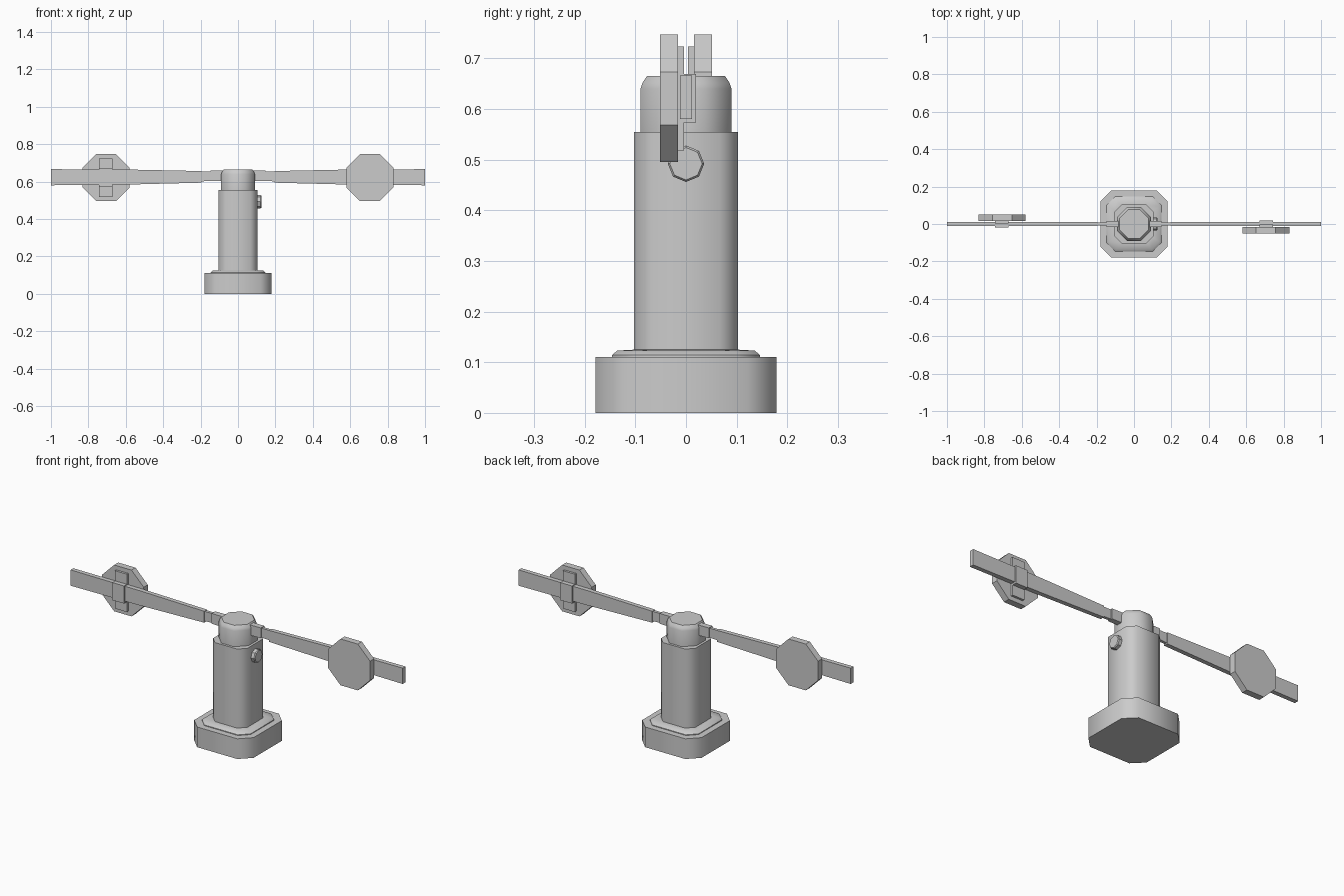
import bpy, math
from mathutils import Matrix, Vector

if "Cube" in bpy.data.objects:
    bpy.data.objects.remove(bpy.data.objects["Cube"])


def make(name, verts, faces, smooth=None):
    me = bpy.data.meshes.new(name)
    me.from_pydata(verts, [], faces)
    me.update()
    ob = bpy.data.objects.new(name, me)
    bpy.context.collection.objects.link(ob)
    if smooth:
        bpy.ops.object.select_all(action='DESELECT')
        ob.select_set(True)
        bpy.context.view_layer.objects.active = ob
        bpy.ops.object.shade_smooth_by_angle(angle=math.radians(smooth))
    return ob


def loft(name, rings, smooth=None, matrix=Matrix()):
    """Skin a stack of equal-sized rings and cap both ends."""
    n = len(rings[0])
    verts = [matrix @ Vector(p) for r in rings for p in r]
    faces = [(k * n + i, k * n + (i + 1) % n, (k + 1) * n + (i + 1) % n, (k + 1) * n + i)
             for k in range(len(rings) - 1) for i in range(n)]
    faces += [tuple(reversed(range(n))), tuple(range((len(rings) - 1) * n, len(rings) * n))]
    return make(name, verts, faces, smooth)


def chamfered(h, c, z):
    """Square of half width h with corners cut by c."""
    a = h - c
    return [(h, -a, z), (h, a, z), (a, h, z), (-a, h, z),
            (-h, a, z), (-h, -a, z), (-a, -h, z), (a, -h, z)]


def octagon(r, z, turn=0.0):
    return [(r * math.cos(turn + i * math.pi / 4), r * math.sin(turn + i * math.pi / 4), z)
            for i in range(8)]


def section(x, hy, z0, z1):
    """Rectangle across the x axis."""
    return [(x, -hy, z0), (x, hy, z0), (x, hy, z1), (x, -hy, z1)]


def box(name, x0, x1, y0, y1, z0, z1, matrix):
    return loft(name, [[(x, y0, z0), (x, y1, z0), (x, y1, z1), (x, y0, z1)] for x in (x0, x1)],
                None, matrix)


FLAT = math.pi / 8          # octagon with flats on the axes
K = 1 / math.cos(FLAT)      # apothem to radius

# Pedestal
loft("base", [chamfered(0.179, 0.058, 0), chamfered(0.179, 0.058, 0.11)], 46)
loft("base_plate", [chamfered(0.146, 0.045, 0.105), chamfered(0.146, 0.045, 0.114),
                    chamfered(0.136, 0.042, 0.123), chamfered(0.10, 0.03, 0.125)], 46)
loft("column", [chamfered(0.103, 0.036, 0.11), chamfered(0.103, 0.036, 0.555)], 46)

# Rotating head with bevelled top
loft("head", [octagon(0.09 * K, 0.55, FLAT), octagon(0.09 * K, 0.64, FLAT),
              octagon(0.086 * K, 0.652, FLAT), octagon(0.077 * K, 0.665, FLAT)], 46)

# Knob on the right side of the column
knob_m = Matrix.Translation((0.095, 0, 0.492)) @ Matrix.Rotation(math.pi / 2, 4, 'Y')
loft("side_knob", [octagon(0.036, 0), octagon(0.036, 0.025), octagon(0.032, 0.03)], None, knob_m)

# Two arms, the left one turned half a circle about z
for side, m in (("right", Matrix()), ("left", Matrix.Rotation(math.pi, 4, 'Z'))):
    loft(side + "_socket", [section(0.07, 0.016, 0.602, 0.658),
                            section(0.148, 0.015, 0.602, 0.658)], None, m)
    loft(side + "_arm_root", [section(0.07, 0.008, 0.607, 0.654),
                              section(0.215, 0.008, 0.6, 0.654)], None, m)
    loft(side + "_arm", [section(0.195, 0.012, 0.594, 0.656),
                         section(0.58, 0.012, 0.584, 0.664),
                         section(1.0, 0.012, 0.58, 0.666)], None, m)
    # Octagonal paddle in front of the arm
    paddle_m = m @ Matrix.Translation((0.705, -0.016, 0.621)) @ Matrix.Rotation(math.pi / 2, 4, 'X')
    loft(side + "_paddle", [octagon(0.126 * K, 0, FLAT), octagon(0.126 * K, 0.035, FLAT)],
         None, paddle_m)
    # Clip and vertical mounting strip behind the paddle
    box(side + "_clip", 0.672, 0.744, -0.018, 0.02, 0.573, 0.669, m)
    box(side + "_strip", 0.672, 0.744, -0.018, -0.004, 0.518, 0.724, m)
